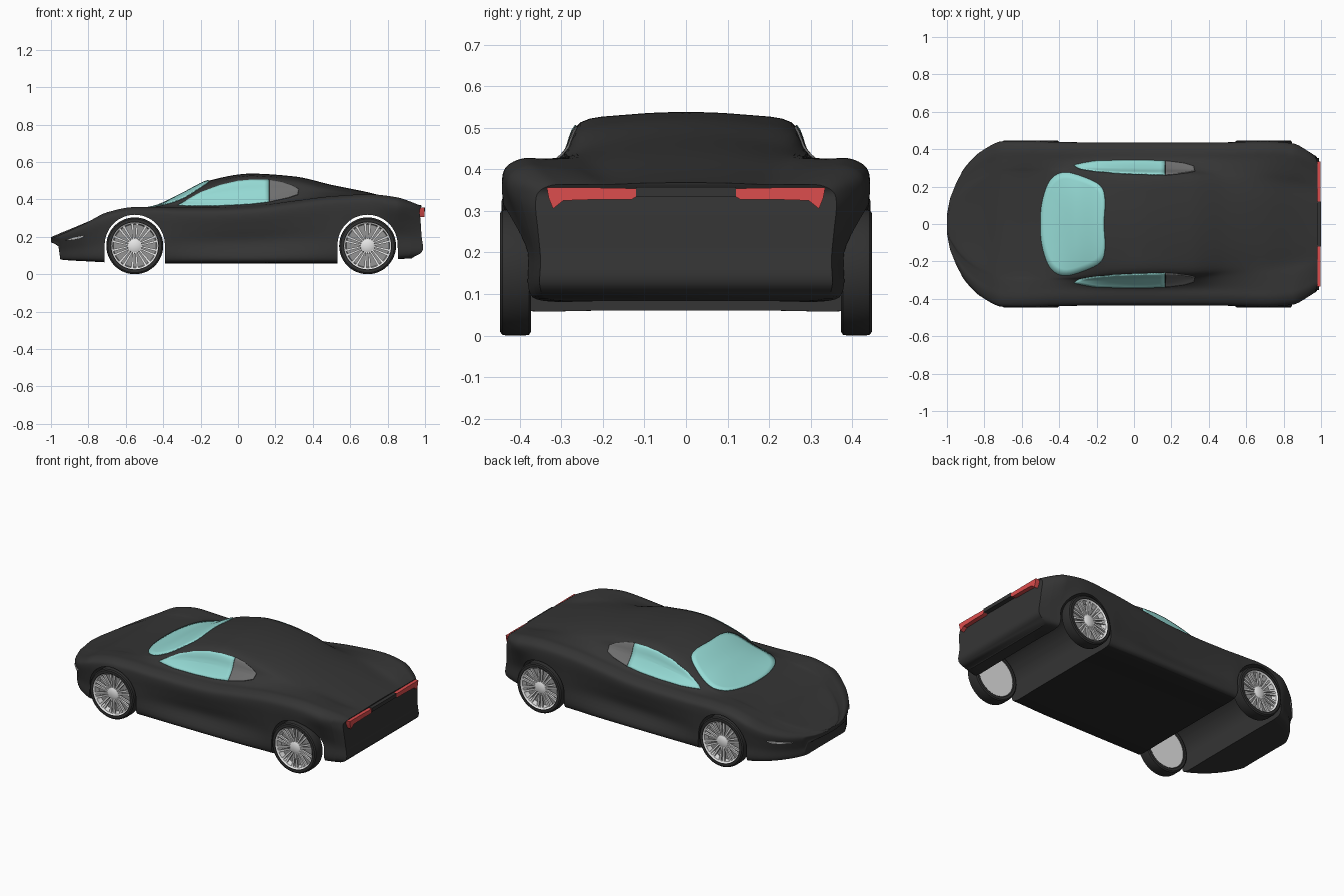
import bpy, bmesh, math
from mathutils import Vector, Matrix
from mathutils.bvhtree import BVHTree

if "Cube" in bpy.data.objects:
    bpy.data.objects.remove(bpy.data.objects["Cube"], do_unlink=True)


def material(name, color):
    m = bpy.data.materials.new(name)
    m.use_nodes = True
    m.diffuse_color = (*color, 1)
    m.node_tree.nodes["Principled BSDF"].inputs["Base Color"].default_value = (*color, 1)
    return m


PAINT = material("charcoal paint", (.035, .035, .035))
UNDER = material("black underbody", (.02, .02, .02))
RUBBER = material("tyre rubber", (.03, .03, .03))
SILVER = material("silver alloy", (.85, .85, .85))
BRAKE = material("brake grey", (.3, .3, .3))
GLASS = material("teal glass", (.3, .7, .66))
SMOKE = material("grey quarter glass", (.16, .16, .16))
RED = material("red lens", (.72, .075, .075))
LAMP = material("white lamp", (.9, .9, .9))


def make_object(name, bm, mats, smooth=35):
    bmesh.ops.recalc_face_normals(bm, faces=bm.faces)
    me = bpy.data.meshes.new(name)
    bm.to_mesh(me)
    bm.free()
    for m in mats:
        me.materials.append(m)
    ob = bpy.data.objects.new(name, me)
    bpy.context.collection.objects.link(ob)
    shade(ob, smooth)
    return ob


def shade(ob, angle):
    bpy.ops.object.select_all(action="DESELECT")
    ob.select_set(True)
    bpy.context.view_layer.objects.active = ob
    bpy.ops.object.shade_smooth_by_angle(angle=math.radians(angle))


def prism(name, points, along, mat):
    """Solid made by extruding a flat outline."""
    bm = bmesh.new()
    face = bm.faces.new([bm.verts.new(p) for p in points])
    geom = bmesh.ops.extrude_face_region(bm, geom=[face])["geom"]
    bmesh.ops.translate(bm, vec=along, verts=[v for v in geom if isinstance(v, bmesh.types.BMVert)])
    return make_object(name, bm, [mat])


def catmull(a, b, c, d, t):
    return (b * 2 + (c - a) * t + (a * 2 - b * 5 + c * 4 - d) * t * t
            + (b * 3 - a - c * 3 + d) * t ** 3) * .5


def monotone(keys, col, x):
    """Smooth interpolation of one column of the station table, without overshoot."""
    i = max(0, min(len(keys) - 2, sum(k[0] <= x for k in keys) - 1))

    def slope(j):
        return (keys[j + 1][col] - keys[j][col]) / (keys[j + 1][0] - keys[j][0])

    def tangent(j):
        if j in (0, len(keys) - 1):
            return slope(min(j, len(keys) - 2))
        a, b = slope(j - 1), slope(j)
        return 2 * a * b / (a + b) if a * b > 0 else 0
    w = keys[i + 1][0] - keys[i][0]
    t = (x - keys[i][0]) / w
    p, q = keys[i][col], keys[i + 1][col]
    return (p + (q - p) * t * t * (3 - 2 * t)
            + w * t * (1 - t) * ((1 - t) * tangent(i) - t * tangent(i + 1)))


# Body stations: x, half width, sill half width, bottom, shoulder, roof edge ratio, roof edge, crown
STATIONS = [
    (-1, .05, .04, .17, .19, .58, .195, .197),
    (-.985, .13, .12, .165, .197, .58, .203, .205),
    (-.96, .195, .18, .15, .205, .58, .214, .215),
    (-.95, .22, .2, .08, .21, .58, .219, .22),
    (-.9, .305, .285, .075, .232, .58, .24, .237),
    (-.8, .4, .385, .07, .28, .58, .282, .275),
    (-.7, .443, .43, .065, .33, .6, .325, .32),
    (-.55, .445, .44, .062, .358, .6, .35, .345),
    (-.45, .44, .437, .06, .358, .62, .36, .362),
    (-.3, .437, .435, .06, .354, .62, .4, .43),
    (-.15, .435, .435, .06, .354, .6, .47, .502),
    (.07, .435, .435, .06, .362, .585, .513, .538),
    (.3, .435, .435, .06, .39, .58, .495, .523),
    (.5, .437, .43, .06, .415, .52, .455, .478),
    (.7, .443, .43, .065, .426, .5, .425, .437),
    (.85, .43, .38, .083, .41, .48, .39, .397),
    (.92, .397, .365, .085, .387, .48, .375, .38),
    (.975, .362, .35, .085, .362, .48, .364, .368),
]
TAIL = [(.06, -.06), (.085, -.045), (.12, .01), (.14, .015), (.2, .007),
        (.3, 0), (.34, -.005), (.37, .008), (.6, .008)]


def section(x):
    w, wl, zb, zs, ut, zt, top = (monotone(STATIONS, c, x) for c in range(1, 8))
    h = zs - zb
    dent = max(0, 1 - ((x - .07) / .44) ** 2)
    tail = max(0, (x - .85) / .125) ** 2
    pts = [(0, zb), (wl * .5, zb), (wl * .9, zb), (wl, zb + h * .09), (wl - .026 * dent, zb + h * .36),
           ((w + wl) / 2 - .012 * dent, zb + h * .6), (w, zb + h * .82), (w * .98, zs - h * .06),
           (w * .89, zs), (w * .78, zs + (zt - zs) * .08),
           (w * (.78 + ut) / 2 - .006, (zs + zt) / 2), (w * ut, zt),
           (w * ut * .55, zt + (top - zt) * .75), (0, top)]
    pts = [Vector(p) for p in pts]
    flip = Vector((-1, 1))
    ext = [pts[1] * flip] + pts + [pts[-2] * flip]
    half = [catmull(*ext[i:i + 4], t / 4) for i in range(len(pts) - 1) for t in range(4)]
    half.append(pts[-1])
    half[0].x = half[-1].x = 0
    return [Vector((x + tail * monotone(TAIL, 1, p.y), max(0, p.x), p.y)) for p in half]


# Lofted body shell, closed at nose and tail by strips from side to side
bm = bmesh.new()
xs = sorted(set([k[0] for k in STATIONS] + [-.98 + i * .02 for i in range(98)]))
rings = []
for x in xs:
    left = [bm.verts.new(p) for p in section(x)]
    right = [left[0]] + [bm.verts.new((v.co.x, -v.co.y, v.co.z)) for v in left[1:-1]] + [left[-1]]
    rings.append((left, right))
n = len(rings[0][0])
for a, b in zip(rings, rings[1:]):
    for s in (0, 1):
        for i in range(n - 1):
            bm.faces.new((a[s][i], a[s][i + 1], b[s][i + 1], b[s][i]))
for l, r in (rings[0], rings[-1]):
    for i in range(n - 1):
        bm.faces.new(list(dict.fromkeys((l[i], l[i + 1], r[i + 1], r[i]))))
bmesh.ops.recalc_face_normals(bm, faces=bm.faces)
for f in bm.faces:
    if f.normal.z < -.95 and abs(f.calc_center_median().x - .07) < .5:
        f.material_index = 1
surface = BVHTree.FromBMesh(bm)
body = make_object("body", bm, [PAINT, UNDER])

# Wheel arches cut across the whole width
WHEEL_X, WHEEL_Z = (-.552, .693), .155
for x in WHEEL_X:
    arc = [(x + .161 * math.cos(a), -.6, WHEEL_Z + .163 * math.sin(a))
           for a in (math.pi * i / 32 for i in range(33))]
    outline = [(x + .163, -.6, -.1)] + arc + [(x - .163, -.6, -.1)]
    cutter = prism("arch_cutter", outline, (0, 1.2, 0), PAINT)
    cutter.hide_render = True
    mod = body.modifiers.new("arch", "BOOLEAN")
    mod.operation, mod.solver, mod.object = "DIFFERENCE", "EXACT", cutter
    bpy.context.view_layer.objects.active = body
    bpy.ops.object.modifier_apply(modifier=mod.name)
    bpy.data.objects.remove(cutter, do_unlink=True)
shade(body, 35)


def plate(name, outline, mat, place, direction, round_off=False):
    """Thin plate laid on the body: place() maps outline points to ray starts."""
    pts = [Vector(p) for p in outline]
    k, steps = len(pts), 5
    loop = [catmull(pts[i - 1], pts[i], pts[(i + 1) % k], pts[(i + 2) % k], t / steps) if round_off
            else pts[i].lerp(pts[(i + 1) % k], t / steps) for i in range(k) for t in range(steps)]
    mid = sum(loop, Vector((0, 0))) / len(loop)
    bm = bmesh.new()

    def drop(p):
        hit, normal, _, _ = surface.ray_cast(Vector(place(*p)), Vector(direction))
        return bm.verts.new(hit + normal * .002)
    layers = [[drop(mid.lerp(p, r / 8)) for p in loop] for r in range(1, 9)]
    centre = drop(mid)
    for i in range(len(loop)):
        j = (i + 1) % len(loop)
        bm.faces.new((centre, layers[0][i], layers[0][j]))
        for a, b in zip(layers, layers[1:]):
            bm.faces.new((a[i], b[i], b[j], a[j]))
    ob = make_object(name, bm, [mat], 50)
    mod = ob.modifiers.new("thickness", "SOLIDIFY")
    mod.thickness, mod.offset = .006, 0


# Glass and lamps
screen = [(-.45, .23), (-.38, .275), (-.28, .255), (-.18, .205), (-.155, .13)]
plate("windscreen", [(-.5, 0), (-.49, .12)] + screen + [(-.16, 0)]
      + [(x, -y) for x, y in reversed(screen)] + [(-.49, -.12)],
      GLASS, lambda x, y: (x, y, 1), (0, 0, -1), True)
for side, s in (("left", 1), ("right", -1)):
    def flank(x, z, s=s):
        return (x, s, z)

    inward = (0, -s, 0)
    plate(side + "_door_window", [(-.32, .367), (-.27, .397), (-.2, .437), (-.1, .474), (0, .497), (.08, .504),
                                  (.165, .502), (.166, .44), (.167, .386), (.08, .375), (-.05, .367), (-.2, .364)],
          GLASS, flank, inward)
    plate(side + "_quarter_window", [(.168, .502), (.23, .492), (.29, .473), (.325, .453), (.32, .425),
                                     (.27, .408), (.169, .386), (.168, .44)], SMOKE, flank, inward)
    plate(side + "_headlight", [(-.92, .182), (-.87, .198), (-.82, .207), (-.83, .197), (-.87, .187)],
          LAMP, flank, inward)
    lens = [(.11, .34), (.12, .354), (.22, .356), (.335, .356), (.33, .33), (.32, .305),
            (.295, .325), (.2, .328), (.13, .328)]
    prism(side + "_tail_light", [(.955, s * y, z) for y, z in lens], (.043, 0, 0), RED)
prism("tail_bar", [(.955, y, z) for y, z in ((-.12, .335), (.12, .335), (.12, .358), (-.12, .358))],
      (.045, 0, 0), PAINT)


def lathe(bm, profile, segs=48):
    """Closed radius/depth profile turned about the y axis."""
    rows = [[bm.verts.new((r * math.cos(a), y, r * math.sin(a))) for r, y in profile]
            for a in (math.tau * i / segs for i in range(segs))]
    for i in range(segs):
        a, b = rows[i], rows[(i + 1) % segs]
        for j in range(len(profile)):
            k = (j + 1) % len(profile)
            bm.faces.new((a[j], a[k], b[k], b[j]))
    bmesh.ops.remove_doubles(bm, verts=bm.verts, dist=1e-5)


# Wheel meshes, outer face towards -y
bm = bmesh.new()
lathe(bm, [(.12, -.03), (.128, -.037), (.143, -.037), (.15, -.032), (.152, -.02),
           (.152, .02), (.15, .032), (.143, .037), (.128, .037), (.12, .03)])
tyre = make_object("tyre", bm, [RUBBER])
bm = bmesh.new()
lathe(bm, [(0, .004), (.114, .004), (.118, -.03), (.126, -.036), (.127, .033), (0, .033)])
for f in bm.faces:
    if all(abs(v.co.y - .004) < .001 for v in f.verts):
        f.material_index = 1
lathe(bm, [(0, -.03), (.024, -.03), (.038, -.022), (.04, .002), (0, .002)], 24)
for i in range(10):
    for lean in (-1, 1):
        spoke = bmesh.ops.create_cube(bm, size=1)["verts"]
        for v in spoke:
            radius, width, shift, depth = (.119, .013, .013, .024) if v.co.x > 0 else (.03, .008, .006, .018)
            v.co = Vector((radius, v.co.y * .012 - depth, v.co.z * width + lean * shift))
        bmesh.ops.rotate(bm, verts=spoke, matrix=Matrix.Rotation(math.tau * (i + .5) / 10, 3, "Y"))
rim = make_object("rim", bm, [SILVER, BRAKE])

# Four wheels share the meshes
for end, x in zip(("front", "rear"), WHEEL_X):
    for side, s in (("left", 1), ("right", -1)):
        for part in (tyre, rim):
            ob = bpy.data.objects.new(f"{end}_{side}_{part.name}", part.data)
            ob.location = (x, s * .41, WHEEL_Z - .003)
            ob.rotation_euler.z = math.pi if s > 0 else 0
            bpy.context.collection.objects.link(ob)
for part in (tyre, rim):
    bpy.data.objects.remove(part, do_unlink=True)
